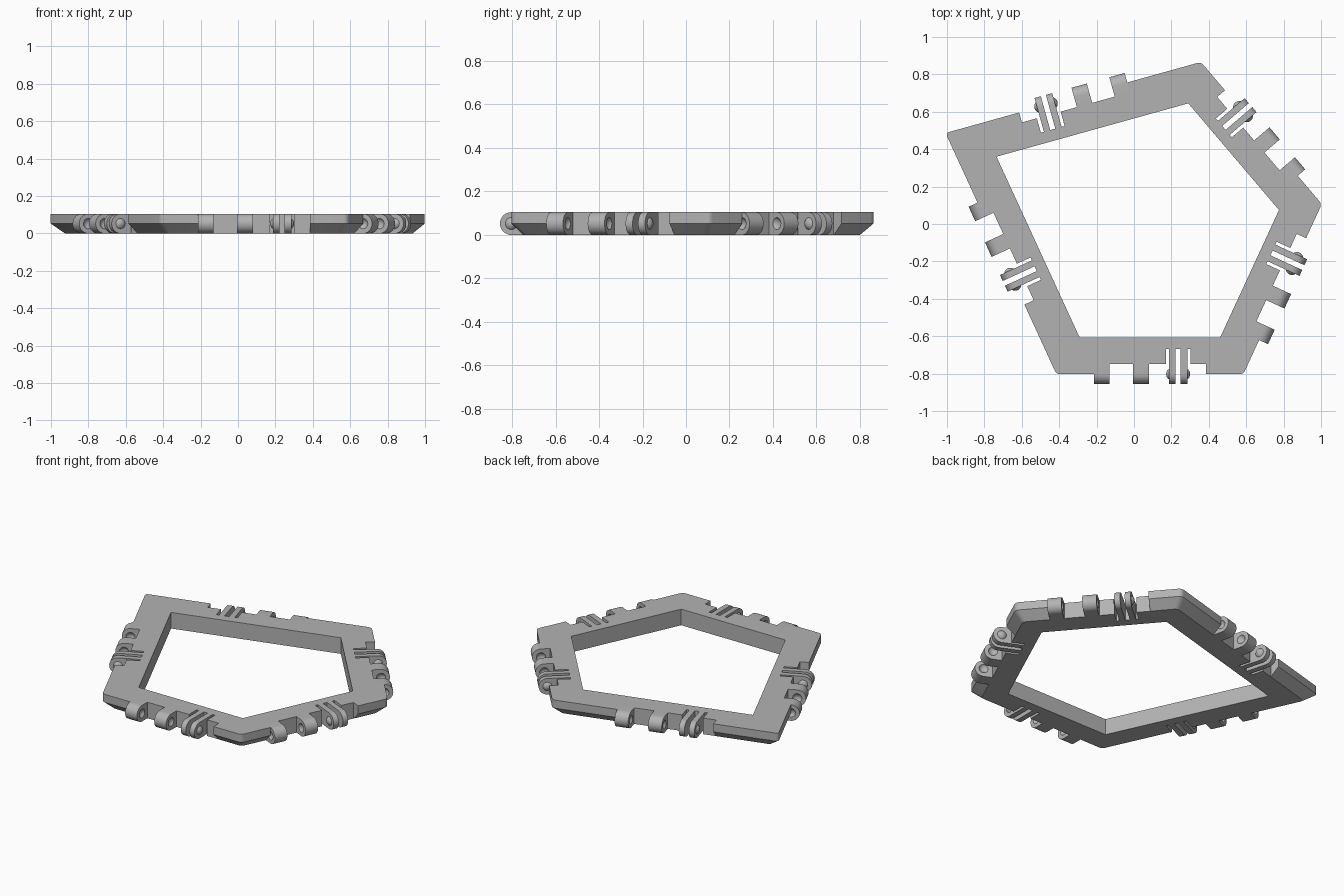
import bpy, bmesh, math
from mathutils import Matrix, Vector

if "Cube" in bpy.data.objects:
    bpy.data.objects.remove(bpy.data.objects["Cube"])

HEIGHT = 0.105            # frame thickness
R = HEIGHT / 2            # hinge barrel radius
WIDTH = 0.195             # frame bar width
INNER = [Vector(p) for p in ((-0.29, -0.608), (0.46, -0.608), (0.775, 0.075),
                             (0.29, 0.645), (-0.735, 0.36))]
SIDES = ("front", "front_left", "back_left", "back", "right")

grey = bpy.data.materials.new("light_grey")
grey.use_nodes = True
grey.diffuse_color = (0.45, 0.45, 0.45, 1)
grey.node_tree.nodes["Principled BSDF"].inputs["Base Color"].default_value = grey.diffuse_color


def add_object(name, mesh, matrix=Matrix()):
    obj = bpy.data.objects.new(name, mesh)
    obj.matrix_world = matrix
    bpy.context.collection.objects.link(obj)
    return obj


def to_mesh(bm, name):
    bmesh.ops.recalc_face_normals(bm, faces=bm.faces)
    mesh = bpy.data.meshes.new(name)
    bm.to_mesh(mesh)
    bm.free()
    mesh.materials.append(grey)
    return mesh


def finish(mesh):
    mesh.shade_smooth()
    mesh.set_sharp_from_angle(angle=math.radians(25))


def loft(bm, loops):
    """Closed solid through matching loops of points."""
    rings = [[bm.verts.new(p) for p in loop] for loop in loops]
    n = len(rings[0])
    for a, b in zip(rings, rings[1:]):
        for i in range(n):
            j = (i + 1) % n
            bm.faces.new((a[i], a[j], b[j], b[i]))
    bm.faces.new(rings[0][::-1])
    bm.faces.new(rings[-1])


def cut(mesh, cutter_mesh):
    """Subtract one mesh from another and return the result."""
    body, cutter = add_object("body", mesh), add_object("cutter", cutter_mesh)
    cutter.hide_render = True
    mod = body.modifiers.new("cut", "BOOLEAN")
    mod.object, mod.operation, mod.solver = cutter, "DIFFERENCE", "EXACT"
    bpy.context.view_layer.update()
    result = bpy.data.meshes.new_from_object(
        body.evaluated_get(bpy.context.evaluated_depsgraph_get()))
    bpy.data.objects.remove(body)
    bpy.data.objects.remove(cutter)
    return result


def offset(points, d):
    """Move every side of a counter-clockwise polygon outward by d."""
    out = []
    for i, p in enumerate(points):
        a = (p - points[i - 1]).normalized()
        b = (points[(i + 1) % len(points)] - p).normalized()
        na, nb = Vector((a.y, -a.x)), Vector((b.y, -b.x))
        out.append(p + (na + nb) * d / (1 + na.dot(nb)))
    return out


def rounded(points, z, size=0.022, steps=4):
    """Polygon with small rounded corners, at height z."""
    out = []
    for i, p in enumerate(points):
        a = p + (points[i - 1] - p).normalized() * size
        b = p + (points[(i + 1) % len(points)] - p).normalized() * size
        for k in range(steps + 1):
            t = k / steps
            q = a * (1 - t) ** 2 + p * 2 * t * (1 - t) + b * t ** 2
            out.append((q.x, q.y, z))
    return out


# Local hinge frames: x along the side, y inward, origin at the side's middle
outer = offset(INNER, WIDTH)
frames = []
for i, p in enumerate(outer):
    q = outer[(i + 1) % len(outer)]
    mid, d = (p + q) / 2, q - p
    frames.append(Matrix.Translation((mid.x, mid.y, 0))
                  @ Matrix.Rotation(math.atan2(d.y, d.x), 4, "Z"))

# Hinge layout along a side
HALF, FLOOR, SLOT = 0.30, 0.055, 0.135
KNUCKLES = ((-0.30, -0.215), (-0.09, -0.005))
FORK, GAP, PRONG, CLEAR = 0.151, 0.014, 0.049, 0.066

# Pentagonal frame with a chamfered lower outside edge
bm = bmesh.new()
chamfered = offset(INNER, WIDTH - 0.055)
loft(bm, [rounded(chamfered, 0), rounded(outer, R), rounded(outer, HEIGHT)])
frame_mesh = to_mesh(bm, "frame")

# Cutter: centre opening plus a stepped hinge notch on each side
bm = bmesh.new()
levels = (-0.1, HEIGHT + 0.1)
loft(bm, [[(p.x, p.y, z) for p in INNER] for z in levels])
notch = ((-HALF, -0.1), (HALF, -0.1), (HALF, FLOOR), (FORK + CLEAR, FLOOR),
         (FORK + CLEAR, SLOT), (FORK - CLEAR, SLOT), (FORK - CLEAR, FLOOR), (-HALF, FLOOR))
for m in frames:
    loft(bm, [[m @ Vector((x, y, z)) for x, y in notch] for z in levels])
frame_mesh = cut(frame_mesh, to_mesh(bm, "openings"))
finish(frame_mesh)
add_object("frame", frame_mesh)


def barrel(bm, x0, x1, back, steps=16):
    """Plate with a round outer end, running back to the frame."""
    arc = [(-math.pi / 2 - math.pi * k / steps) for k in range(steps + 1)]
    profile = [(R * math.cos(a), R + R * math.sin(a)) for a in arc]
    profile += [(back, HEIGHT), (back, 0)]
    loft(bm, [[(x, y, z) for y, z in profile] for x in (x0, x1)])


def ball(bm, x):
    bmesh.ops.create_uvsphere(bm, u_segments=20, v_segments=12, radius=0.034,
                              matrix=Matrix.Translation((x, 0, R))
                              @ Matrix.Rotation(math.pi / 2, 4, "Y"))


# Knuckles with a round dimple in both ends
SINK = 0.019
bm, dimples = bmesh.new(), bmesh.new()
for x0, x1 in KNUCKLES:
    barrel(bm, x0, x1, FLOOR)
    ball(dimples, x0 - SINK)
    ball(dimples, x1 + SINK)
knuckle_mesh = cut(to_mesh(bm, "knuckles"), to_mesh(dimples, "dimples"))
finish(knuckle_mesh)

# Twin spring prongs
bm = bmesh.new()
for s in (-1, 1):
    barrel(bm, *sorted((FORK + s * GAP, FORK + s * PRONG)), SLOT)
prong_mesh = to_mesh(bm, "prongs")
finish(prong_mesh)

# Snap bumps on the outer faces of the prongs, trimmed flat at the prong
bm = bmesh.new()
for s in (-1, 1):
    part = bmesh.new()
    ball(part, FORK + s * (PRONG - SINK))
    bmesh.ops.bisect_plane(part, geom=part.verts[:] + part.edges[:] + part.faces[:],
                           plane_co=(FORK + s * PRONG, 0, 0), plane_no=(s, 0, 0),
                           clear_inner=True)
    tmp = bpy.data.meshes.new("half_bump")
    part.to_mesh(tmp)
    part.free()
    bm.from_mesh(tmp)
    bpy.data.meshes.remove(tmp)
bump_mesh = to_mesh(bm, "bumps")
finish(bump_mesh)

# One hinge set per side
for side, m in zip(SIDES, frames):
    add_object("knuckles_" + side, knuckle_mesh, m)
    add_object("prongs_" + side, prong_mesh, m)
    add_object("snap_bumps_" + side, bump_mesh, m)
